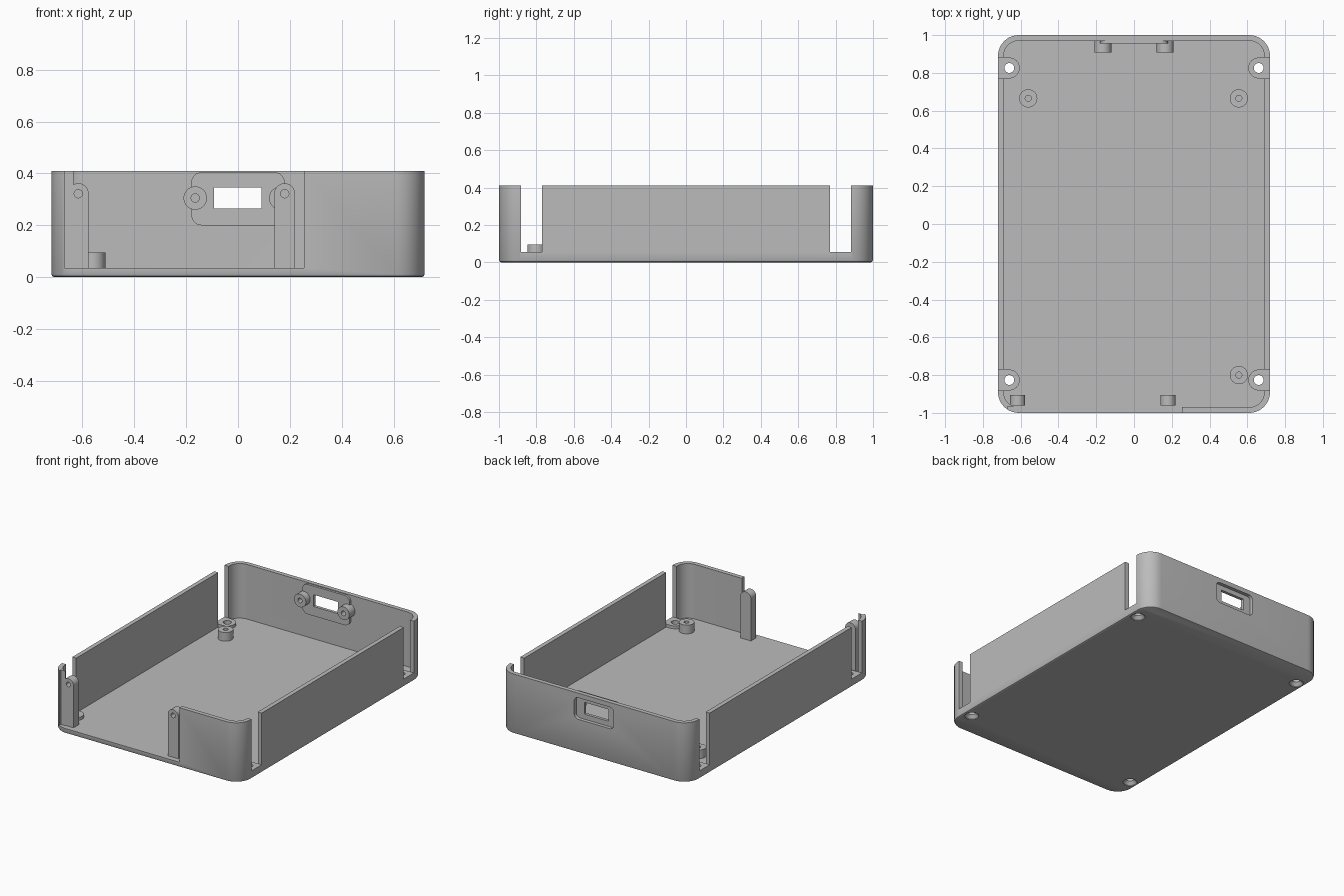
import bpy, bmesh, math

cube = bpy.data.objects.get("Cube")
if cube:
    bpy.data.objects.remove(cube, do_unlink=True)

grey = bpy.data.materials.new("light grey plastic")
grey.use_nodes = True
grey.diffuse_color = (0.5, 0.5, 0.5, 1)
grey.node_tree.nodes["Principled BSDF"].inputs["Base Color"].default_value = (0.5, 0.5, 0.5, 1)

W, L, H = 0.72, 1.0, 0.41      # half width, half length, height
WALL, FLOOR, R = 0.03, 0.035, 0.11


def rounded(x0, x1, y0, y1, bottom=0.0, top=0.0, n=10):
    """Rectangle outline with rounded bottom and top corners."""
    pts = []
    corners = [(x1, y1, -1, -1, top, 0), (x0, y1, 1, -1, top, 90),
               (x0, y0, 1, 1, bottom, 180), (x1, y0, -1, 1, bottom, 270)]
    for x, y, sx, sy, r, start in corners:
        if r == 0:
            pts.append((x, y))
            continue
        for i in range(n + 1):
            a = math.radians(start + 90 * i / n)
            pts.append((x + sx * r + r * math.cos(a), y + sy * r + r * math.sin(a)))
    return pts


def circle(x, y, r, n=40):
    return [(x + r * math.cos(math.tau * i / n), y + r * math.sin(math.tau * i / n)) for i in range(n)]


def loft(name, rings, axis="z"):
    """Solid through (outline, position) rings stacked along an axis."""
    bm = bmesh.new()
    loops = []
    for outline, w in rings:
        loops.append([bm.verts.new((u, v, w) if axis == "z" else (u, w, v)) for u, v in outline])
    for a, b in zip(loops, loops[1:]):
        for i in range(len(a)):
            j = (i + 1) % len(a)
            bm.faces.new((a[i], a[j], b[j], b[i]))
    bm.faces.new(loops[0])
    bm.faces.new(loops[-1])
    bmesh.ops.recalc_face_normals(bm, faces=bm.faces)
    mesh = bpy.data.meshes.new(name)
    bm.to_mesh(mesh)
    bm.free()
    mesh.materials.append(grey)
    obj = bpy.data.objects.new(name, mesh)
    bpy.context.collection.objects.link(obj)
    return obj


def prism(name, outline, lo, hi, axis="z"):
    return loft(name, [(outline, lo), (outline, hi)], axis)


def combine(obj, tool, operation="DIFFERENCE"):
    """Apply a boolean and discard the tool."""
    mod = obj.modifiers.new("cut", "BOOLEAN")
    mod.object, mod.operation, mod.solver = tool, operation, "EXACT"
    bpy.context.view_layer.update()
    mesh = bpy.data.meshes.new_from_object(obj.evaluated_get(bpy.context.evaluated_depsgraph_get()))
    obj.modifiers.clear()
    obj.data = mesh
    bpy.data.objects.remove(tool, do_unlink=True)


# Tray with rounded corners and a softened bottom edge
def body(inset):
    return rounded(inset - W, W - inset, inset - L, L - inset, R - inset, R - inset)


tray = loft("tray", [(body(0.012), 0), (body(0.004), 0.004), (body(0), 0.012), (body(0), H)])
combine(tray, prism("cavity", body(WALL), FLOOR, H + 0.1))

# Front opening
combine(tray, prism("opening", rounded(-0.67, 0.255, -1.1, -0.966), FLOOR, H + 0.1))

# Corner screw pads, wall slots above them and countersunk holes
SX, SY, SR, PAD = 0.66, 0.826, 0.055, 0.055
for sx in (-1, 1):
    for sy in (-1, 1):
        x, y = sx * SX, sy * SY
        x0, x1 = sorted((x, sx * (W + 0.1)))
        combine(tray, prism("slot", rounded(x0, x1, y - SR, y + SR), PAD, H + 0.1))
        combine(tray, prism("pad", circle(x, y, SR), 0.02, PAD), "UNION")
        x0, x1 = sorted((x, sx * (W - 0.01)))
        combine(tray, prism("pad_bridge", rounded(x0, x1, y - SR, y + SR), 0.02, PAD), "UNION")
        combine(tray, loft("screw_hole", [(circle(x, y, 0.045), -0.01), (circle(x, y, 0.045), 0.004),
                                          (circle(x, y, 0.026), 0.026), (circle(x, y, 0.026), 0.1)]))

# Back port: inner thickening, outer recess and window
combine(tray, prism("port_plate", rounded(-0.18, 0.18, 0.2, 0.405, 0.04, 0.04), 0.955, 0.985, "y"), "UNION")
combine(tray, prism("port_recess", rounded(-0.15, 0.15, 0.23, 0.378, 0.03, 0.03), 0.976, 1.1, "y"))
combine(tray, prism("port_window", rounded(-0.093, 0.09, 0.265, 0.346), 0.9, 1.1, "y"))

parts = [tray]

# Port screw bosses
for side, x in (("right", -0.165), ("left", 0.165)):
    boss = prism("port_boss_" + side, circle(x, 0.305, 0.045), 0.908, 0.972, "y")
    combine(boss, prism("hole", circle(x, 0.305, 0.016), 0.8, 0.96, "y"))
    parts.append(boss)

# Board standoffs on the floor
for name, x, y in (("back_right", -0.56, 0.665), ("back_left", 0.555, 0.665), ("front_left", 0.555, -0.8)):
    standoff = prism("standoff_" + name, circle(x, y, 0.048), FLOOR - 0.01, 0.095)
    combine(standoff, prism("hole", circle(x, y, 0.016), FLOOR + 0.005, 0.2))
    parts.append(standoff)

# Front panel posts with rounded tops and blind holes
for side, x in (("right", -0.616), ("left", 0.18)):
    post = prism("panel_post_" + side, rounded(x - 0.04, x + 0.04, FLOOR - 0.01, 0.362, 0, 0.0399),
                 -0.962, -0.905, "y")
    combine(post, prism("hole", circle(x, 0.322, 0.016), -1.1, -0.92, "y"))
    parts.append(post)

# Smooth the curved walls, keep edges crisp
bpy.ops.object.select_all(action="DESELECT")
for obj in parts:
    obj.select_set(True)
bpy.context.view_layer.objects.active = tray
bpy.ops.object.shade_smooth_by_angle(angle=math.radians(30))
